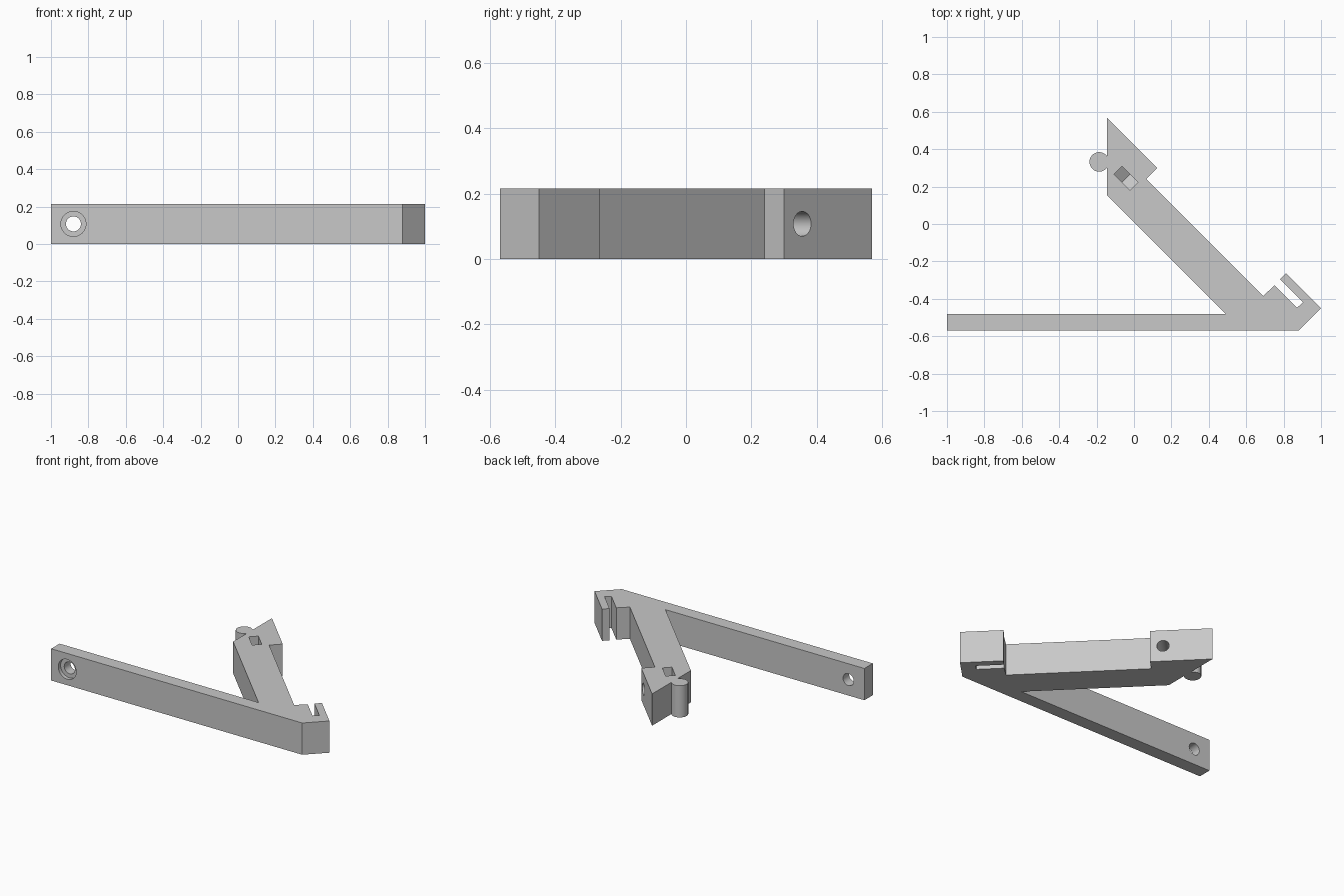
import bpy
import bmesh
from math import cos, pi, sin, sqrt
from mathutils import Matrix, Vector

cube = bpy.data.objects.get("Cube")
if cube:
    bpy.data.objects.remove(cube)

HEIGHT = 0.215
MID = HEIGHT / 2

grey = bpy.data.materials.new("light grey plastic")
grey.use_nodes = True
colour = (0.58, 0.58, 0.58, 1)
grey.diffuse_color = colour
grey.node_tree.nodes["Principled BSDF"].inputs["Base Color"].default_value = colour


def prism(name, profile, depth, matrix=Matrix()):
    """Extrude a closed 2D profile along local z, then place it."""
    bm = bmesh.new()
    face = bm.faces.new([bm.verts.new((x, y, 0)) for x, y in profile])
    moved = bmesh.ops.extrude_face_region(bm, geom=[face])["geom"]
    bmesh.ops.translate(bm, vec=(0, 0, depth),
                        verts=[v for v in moved if isinstance(v, bmesh.types.BMVert)])
    bmesh.ops.transform(bm, matrix=matrix, verts=bm.verts)
    bmesh.ops.recalc_face_normals(bm, faces=bm.faces)
    mesh = bpy.data.meshes.new(name)
    bm.to_mesh(mesh)
    bm.free()
    mesh.materials.append(grey)
    obj = bpy.data.objects.new(name, mesh)
    bpy.context.collection.objects.link(obj)
    return obj


def circle(radius, sides=48):
    return [(radius * cos(2 * pi * i / sides), radius * sin(2 * pi * i / sides))
            for i in range(sides)]


def aim(origin, direction):
    """Matrix sending local z along a horizontal direction, local y up."""
    z = Vector(direction).normalized()
    y = Vector((0, 0, 1))
    x = y.cross(z)
    return Matrix.Translation(origin) @ Matrix((x, y, z)).transposed().to_4x4()


def combine(target, tool, operation):
    mod = target.modifiers.new(tool.name, "BOOLEAN")
    mod.object = tool
    mod.operation = operation
    mod.solver = "EXACT"
    tool.hide_render = True
    bpy.context.view_layer.objects.active = target
    bpy.ops.object.modifier_apply(modifier=mod.name)
    bpy.data.objects.remove(tool)


# Long bar, slotted hook, diagonal arm and pointed head in one outline
outline = [
    (-1, -0.57), (0.88, -0.57), (1, -0.45),
    (0.813, -0.263), (0.78, -0.296), (0.903, -0.419), (0.872, -0.448),
    (0.752, -0.328), (0.69, -0.385),
    (0.065, 0.24), (0.125, 0.3), (-0.145, 0.57), (-0.145, 0.155),
    (0.49, -0.48), (-1, -0.48),
]
bracket = prism("angled_bracket", outline, HEIGHT)

# Round pivot pin on the head
pin = prism("pivot_pin", circle(0.052), HEIGHT, Matrix.Translation((-0.186, 0.332, 0)))
combine(bracket, pin, "UNION")

# Countersunk bolt hole at the bar end
for name, radius, depth in (("bar_hole", 0.04, 0.2), ("bar_counterbore", 0.067, 0.045)):
    cutter = prism(name, circle(radius), depth, aim((-0.88, -0.59, MID), (0, 1, 0)))
    combine(bracket, cutter, "DIFFERENCE")

# Nut pocket, open at the top, with a V-shaped floor
half = 0.06
nut = [(-half, 0.2), (-half, -half / sqrt(3)), (0, -2 * half / sqrt(3)),
       (half, -half / sqrt(3)), (half, 0.2)]
pocket = prism("nut_pocket", nut, 0.06, aim((-0.064, 0.224, MID), (1, 1, 0)))
combine(bracket, pocket, "DIFFERENCE")

# Screw hole from the head's sloped face into the pocket
screw = prism("screw_hole", circle(0.038), 0.25, aim((-0.05, 0.237, MID), (1, 1, 0)))
combine(bracket, screw, "DIFFERENCE")

# Crisp edges, smooth round surfaces
bpy.ops.object.select_all(action="DESELECT")
bracket.select_set(True)
bpy.context.view_layer.objects.active = bracket
bpy.ops.object.shade_smooth_by_angle(angle=pi / 6)
